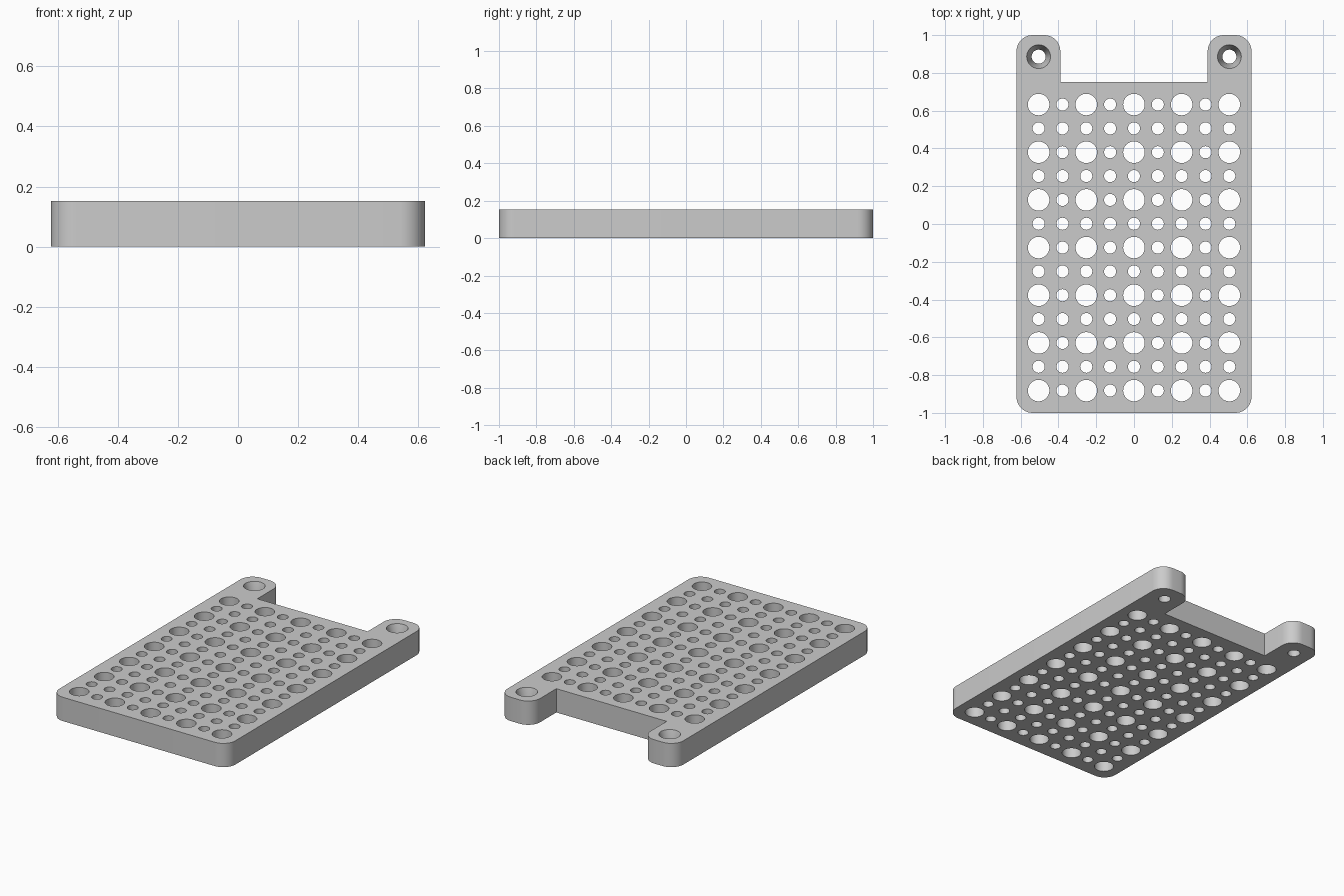
import bpy, bmesh, math
from mathutils import Vector

cube = bpy.data.objects.get("Cube")
if cube:
    bpy.data.objects.remove(cube, do_unlink=True)

HALF_W, HALF_L, THICK = 0.622, 1.0, 0.152
TAB_IN, NOTCH_Y, CORNER = 0.39, 0.752, 0.085
PITCH, HOLE_X, HOLE_Y = 0.1262, 0.505, -0.882

gray = bpy.data.materials.new("light gray")
gray.use_nodes = True
color = (0.6, 0.6, 0.6, 1)
gray.diffuse_color = color
gray.node_tree.nodes["Principled BSDF"].inputs["Base Color"].default_value = color

bm = bmesh.new()
top_edges, bottom_edges = [], []


def circle(x, y, r, n):
    return [(x + r * math.cos(2 * math.pi * i / n),
             y + r * math.sin(2 * math.pi * i / n)) for i in range(n)]


def arc(x, y, start, n=10):
    """Quarter-round corner, counter-clockwise from the start angle."""
    return [(x + CORNER * math.cos(start + math.pi / 2 * i / n),
             y + CORNER * math.sin(start + math.pi / 2 * i / n)) for i in range(n + 1)]


def wall(sections):
    """Bridge matching loops from bottom to top and keep the rim edges."""
    rings = [[bm.verts.new((x, y, z)) for x, y in pts] for pts, z in sections]
    n = len(rings[0])
    for low, high in zip(rings, rings[1:]):
        for i in range(n):
            j = (i + 1) % n
            bm.faces.new((low[i], low[j], high[j], high[i]))
    for ring, edges in ((rings[0], bottom_edges), (rings[-1], top_edges)):
        edges.extend(bm.edges.get((ring[i], ring[(i + 1) % n])) for i in range(n))


# Outer outline: right half, then its mirror
right = [(TAB_IN, NOTCH_Y)]
right += reversed(arc(TAB_IN + CORNER, HALF_L - CORNER, math.pi / 2))
right += reversed(arc(HALF_W - CORNER, HALF_L - CORNER, 0))
right += reversed(arc(HALF_W - CORNER, CORNER - HALF_L, -math.pi / 2))
outline = right + [(-x, y) for x, y in reversed(right)]
wall([(outline, 0), (outline, THICK)])

# Grid of holes: large ones at every second row and column
for col in range(9):
    for row in range(13):
        large = col % 2 == 0 and row % 2 == 0
        ring = circle(-HOLE_X + col * PITCH, HOLE_Y + row * PITCH,
                      0.057 if large else 0.032, 40 if large else 28)
        wall([(ring, 0), (ring, THICK)])

# Countersunk screw holes in the tabs
for side in (-1, 1):
    shaft, head = (circle(side * HOLE_X, 0.886, r, 40) for r in (0.037, 0.063))
    wall([(shaft, 0), (shaft, 0.06), (head, THICK)])

# Flat top and bottom around the holes
for edges, z in ((bottom_edges, -1), (top_edges, 1)):
    bmesh.ops.triangle_fill(bm, edges=edges, use_beauty=True, normal=Vector((0, 0, z)))
bmesh.ops.recalc_face_normals(bm, faces=bm.faces)

mesh = bpy.data.meshes.new("perforated_plate")
bm.to_mesh(mesh)
bm.free()
mesh.materials.append(gray)
plate = bpy.data.objects.new("perforated_plate", mesh)
bpy.context.collection.objects.link(plate)
bpy.context.view_layer.objects.active = plate
plate.select_set(True)
bpy.ops.object.shade_smooth_by_angle(angle=math.radians(25))
